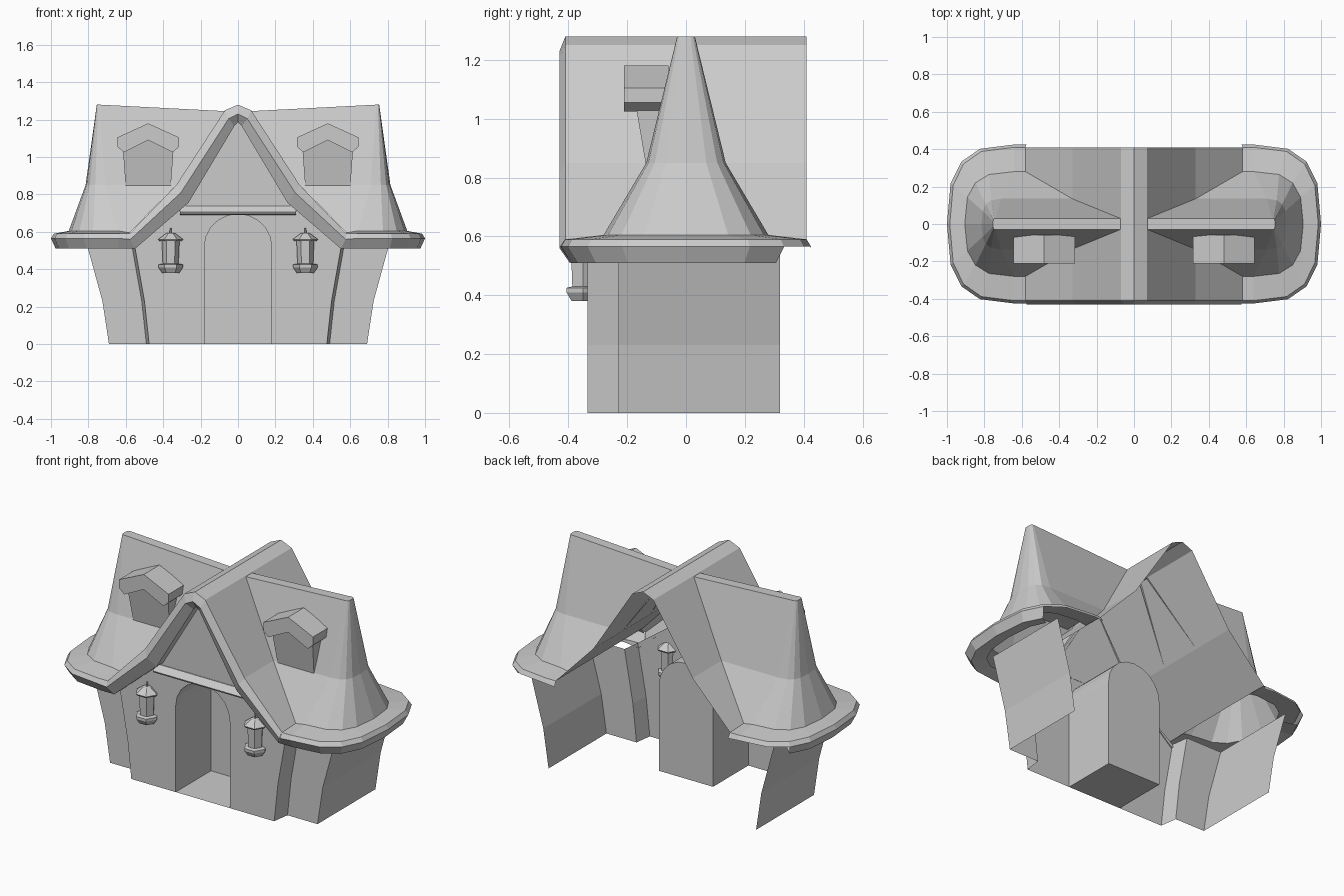
import bpy, bmesh
from math import sin, cos, pi, radians
from mathutils import Vector

if "Cube" in bpy.data.objects:
    bpy.data.objects.remove(bpy.data.objects["Cube"], do_unlink=True)

stone = bpy.data.materials.new("light_grey")
stone.use_nodes = True
GREY = (0.6, 0.6, 0.6, 1)
stone.diffuse_color = GREY
stone.node_tree.nodes["Principled BSDF"].inputs["Base Color"].default_value = GREY


def finish(name, bm, centre=(0, 0.1, 0.3), inward=False):
    """Weld, face away from (or towards) the centre, and link."""
    bmesh.ops.remove_doubles(bm, verts=bm.verts, dist=0.0005)
    bmesh.ops.recalc_face_normals(bm, faces=bm.faces)
    c = Vector(centre)
    out = sum(f.normal.dot(f.calc_center_median() - c) * f.calc_area() for f in bm.faces)
    if (out < 0) != inward:
        bmesh.ops.reverse_faces(bm, faces=bm.faces)
    me = bpy.data.meshes.new(name)
    bm.to_mesh(me)
    bm.free()
    me.materials.append(stone)
    ob = bpy.data.objects.new(name, me)
    bpy.context.collection.objects.link(ob)
    return ob


def loft(name, rows, closed=False, caps=(), keep=None, **kw):
    """Skin rows of points; caps lists the rows to fill."""
    bm = bmesh.new()
    grid = [[bm.verts.new(p) for p in row] for row in rows]
    n = len(rows[0])
    for i in range(len(rows) - 1):
        for j in range(n if closed else n - 1):
            k = (j + 1) % n
            if keep is None or keep(i, rows[i][j], rows[i][k]):
                bm.faces.new((grid[i][j], grid[i][k], grid[i + 1][k], grid[i + 1][j]))
    for c in caps:
        bm.faces.new(grid[c])
    return finish(name, bm, **kw)


def sheet(name, outlines, y, **kw):
    """Flat upright faces from x-z outlines."""
    bm = bmesh.new()
    for pts in outlines:
        bm.faces.new([bm.verts.new((x, y, z)) for x, z in pts])
    return finish(name, bm, **kw)


def both(half):
    """Extend an x-z line that starts at the centre to both sides."""
    return [(-x, z) for x, z in reversed(half) if x > 0] + half


def flip(pts):
    return [(-x, z) for x, z in pts]


# Central gable roof and its thick front edge
top = both([(0, 1.28), (0.07, 1.25), (0.33, 0.85), (0.58, 0.59)])
lip = both([(0, 1.23), (0.05, 1.205), (0.305, 0.81), (0.575, 0.56)])
low = both([(0, 1.185), (0.02, 1.165), (0.265, 0.755), (0.55, 0.51)])
loft("gable_roof", [[(x, y, z) for x, z in top] for y in (-0.41, 0.41)])
loft("gable_trim", [[(x, y, z) for x, z in line] for line, y in
                    ((top, -0.41), (lip, -0.43), (low, -0.395), (low, -0.33))])


# Wing roofs: rounded rings from the ridge down to the eaves
def ring(s, x_in, z_in, xa, xm, h, z):
    pts = [(s * x_in, -h, z_in)]
    for i in range(9):
        a = -pi / 2 + pi * i / 8
        c, d = max(cos(a), 0) ** 0.7, abs(sin(a)) ** 0.7
        pts.append((s * (xa + (xm - xa) * c), h * d * (1 if a > 0 else -1), z))
    return pts + [(s * x_in, h, z_in)]


for side, s in (("left", 1), ("right", -1)):
    slopes = [ring(s, 0.06, 1.245, 0.74, 0.755, 0.03, 1.28),
              ring(s, 0.33, 0.85, 0.71, 0.815, 0.135, 0.85),
              ring(s, 0.58, 0.595, 0.64, 0.905, 0.28, 0.605)]
    loft(side + "_wing_roof", slopes, caps=(0,), centre=(s * 0.5, 0, 0.6))
    rims = [slopes[-1],
            ring(s, 0.58, 0.59, 0.64, 0.985, 0.41, 0.59),
            ring(s, 0.575, 0.56, 0.64, 1.0, 0.425, 0.565),
            ring(s, 0.55, 0.51, 0.64, 0.975, 0.39, 0.51),
            ring(s, 0.55, 0.52, 0.64, 0.89, 0.32, 0.53)]
    loft(side + "_eaves", rims, centre=(s * 0.5, 0, 0.4),
         keep=lambda i, p, q: i < 2 or max(p[1], q[1]) < 0.35)

    # Flared bay side, wing front and wing side walls
    levels = ((0, 0.475, 0.69), (0.23, 0.5, 0.725), (0.54, 0.555, 0.81))
    loft(side + "_walls", [[(s * b, -0.335, z), (s * (b + 0.015), -0.23, z),
                            (s * w, -0.23, z), (s * w, 0.32, z)] for z, b, w in levels])

    # Dormer: leaning body with a bent roof slab
    mid = s * 0.48
    body = [(-0.12, 0.835), (0.12, 0.835), (0.135, 1.04), (0, 1.1), (-0.135, 1.04)]
    loft(side + "_dormer", [[(mid + x, -0.135 - (z - 0.835) * 0.17 if front else 0, z)
                             for x, z in body] for front in (True, False)],
         closed=True, caps=(0,), centre=(mid, 0, 0.95))
    slab = [(-0.165, 1.105), (0, 1.18), (0.165, 1.105), (0.165, 1.055),
            (0.13, 1.025), (0, 1.09), (-0.13, 1.025), (-0.165, 1.055)]
    loft(side + "_dormer_roof", [[(mid + x, y, z) for x, z in slab] for y in (-0.21, -0.06)],
         closed=True, caps=(0, 1), centre=(mid, -0.13, 1.1))

    # Six-sided lantern
    profile = [(0.004, 0.62), (0.006, 0.595), (0.025, 0.592), (0.067, 0.56), (0.06, 0.55),
               (0.047, 0.55), (0.042, 0.43), (0.065, 0.425), (0.065, 0.41), (0.045, 0.38)]
    loft(side + "_lantern", [[(s * 0.36 + r * cos(k * pi / 3), -0.35 + r * sin(k * pi / 3), z)
                              for k in range(6)] for r, z in profile],
         closed=True, caps=(0, -1), centre=(s * 0.36, -0.35, 0.5))

# Front wall around the arched doorway
arch = [(0.18 * cos(radians(a)), 0.52 + 0.175 * sin(radians(a))) for a in range(0, 91, 18)]
half = [(0.18, 0)] + arch + [(0, 0.74), (0.28, 0.74), (0.555, 0.54), (0.5, 0.23), (0.475, 0)]
half[6] = (0, arch[-1][1])
sheet("front_wall", [half, flip(half)], -0.335)
sheet("gable_panel", [[(-0.31, 0.72), (0.31, 0.72), (0, 1.21)]], -0.333)

# Door recess: arched tunnel with floor and closed back
door = [(-0.18, 0), (0.18, 0)] + arch + flip(arch)[-2::-1]
loft("door_recess", [[(x, y, z) for x, z in door] for y in (-0.335, 0.0)],
     closed=True, caps=(1,), centre=(0, -0.17, 0.3), inward=True)

# Sill beam under the gable panel, sloped on top
beam = [(-0.333, 0.74), (-0.365, 0.705), (-0.36, 0.695), (-0.333, 0.69)]
loft("gable_beam", [[(x, y, z) for y, z in beam] for x in (-0.31, 0.31)],
     closed=True, caps=(0, 1), centre=(0, -0.34, 0.71))
